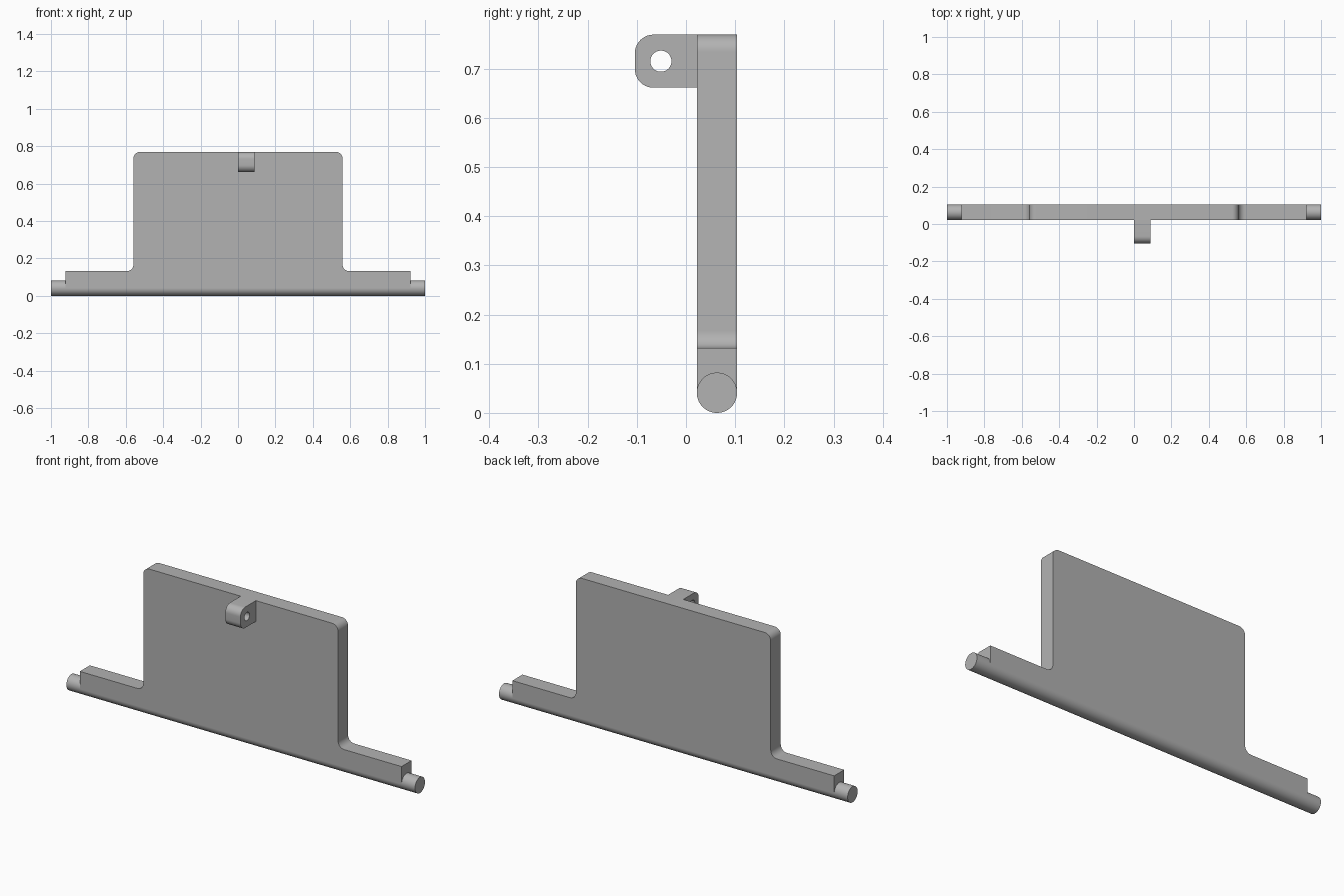
import bpy
import bmesh
from math import sin, cos, pi, radians
from mathutils import Euler, Matrix, Vector

cube = bpy.data.objects.get("Cube")
if cube:
    bpy.data.objects.remove(cube, do_unlink=True)

grey = bpy.data.materials.new("plain grey")
grey.use_nodes = True
colour = (0.448, 0.448, 0.448, 1)
grey.diffuse_color = colour
grey.node_tree.nodes["Principled BSDF"].inputs["Base Color"].default_value = colour


def rounded(corners, steps=10):
    """Outline of (x, y, radius) corners with right-angle fillets."""
    points = []
    for i, (x, y, r) in enumerate(corners):
        p = Vector((x, y))
        if r == 0:
            points.append(p)
            continue
        u = (Vector(corners[i - 1][:2]) - p).normalized()
        v = (Vector(corners[(i + 1) % len(corners)][:2]) - p).normalized()
        centre = p + (u + v) * r
        for k in range(steps + 1):
            t = k / steps * pi / 2
            points.append(centre - u * r * sin(t) - v * r * cos(t))
    return points


def circle(x, y, r, n=48):
    return [Vector((x + r * cos(2 * pi * k / n), y + r * sin(2 * pi * k / n)))
            for k in range(n)]


def finish(obj):
    bpy.ops.object.select_all(action="DESELECT")
    obj.select_set(True)
    bpy.context.view_layer.objects.active = obj
    obj.data.materials.clear()
    obj.data.materials.append(grey)
    bpy.ops.object.shade_smooth_by_angle(angle=radians(30))


def extruded(name, loops, thickness, location, rotation):
    """Solid plate from closed outlines; inner outlines become holes."""
    curve = bpy.data.curves.new(name, "CURVE")
    curve.dimensions = "2D"
    curve.fill_mode = "BOTH"
    curve.extrude = thickness / 2
    for loop in loops:
        spline = curve.splines.new("POLY")
        spline.points.add(len(loop) - 1)
        for point, co in zip(spline.points, loop):
            point.co = (co.x, co.y, 0, 1)
        spline.use_cyclic_u = True
    obj = bpy.data.objects.new(name, curve)
    bpy.context.collection.objects.link(obj)
    bpy.ops.object.select_all(action="DESELECT")
    obj.select_set(True)
    bpy.context.view_layer.objects.active = obj
    bpy.ops.object.convert(target="MESH")
    obj = bpy.context.object
    obj.name = name
    turn = Euler([radians(a) for a in rotation]).to_matrix().to_4x4()
    obj.data.transform(Matrix.Translation(location) @ turn)
    # Weld the caps to the walls
    bm = bmesh.new()
    bm.from_mesh(obj.data)
    bmesh.ops.remove_doubles(bm, verts=bm.verts, dist=0.0001)
    bmesh.ops.recalc_face_normals(bm, faces=bm.faces)
    bm.to_mesh(obj.data)
    bm.free()
    finish(obj)


radius = 0.041
back = 0.104
mid_y = back - radius
top = 0.769
step = 0.132
fillet = 0.035

# Upright panel with a low shoulder on each side
half = [(0.923, radius, 0), (0.923, step, 0), (0.559, step, fillet), (0.559, top, fillet)]
outline = half + [(-x, z, r) for x, z, r in reversed(half)]
extruded("panel", [rounded(outline)], 2 * radius, (0, mid_y, 0), (90, 0, 0))

# Pierced tab on the front of the panel
tab = [(back - 2 * radius, top, 0), (-0.104, top, 0.038),
       (-0.104, 0.661, 0.038), (back - 2 * radius, 0.661, 0)]
extruded("tab", [rounded(tab), circle(-0.051, 0.715, 0.0215)],
         0.087, (0.0435, 0, 0), (90, 0, 90))

# Hinge rod along the bottom edge
bpy.ops.mesh.primitive_cylinder_add(vertices=64, radius=radius, depth=2,
                                    location=(0, mid_y, radius),
                                    rotation=(0, pi / 2, 0))
rod = bpy.context.object
rod.name = "hinge_rod"
finish(rod)
